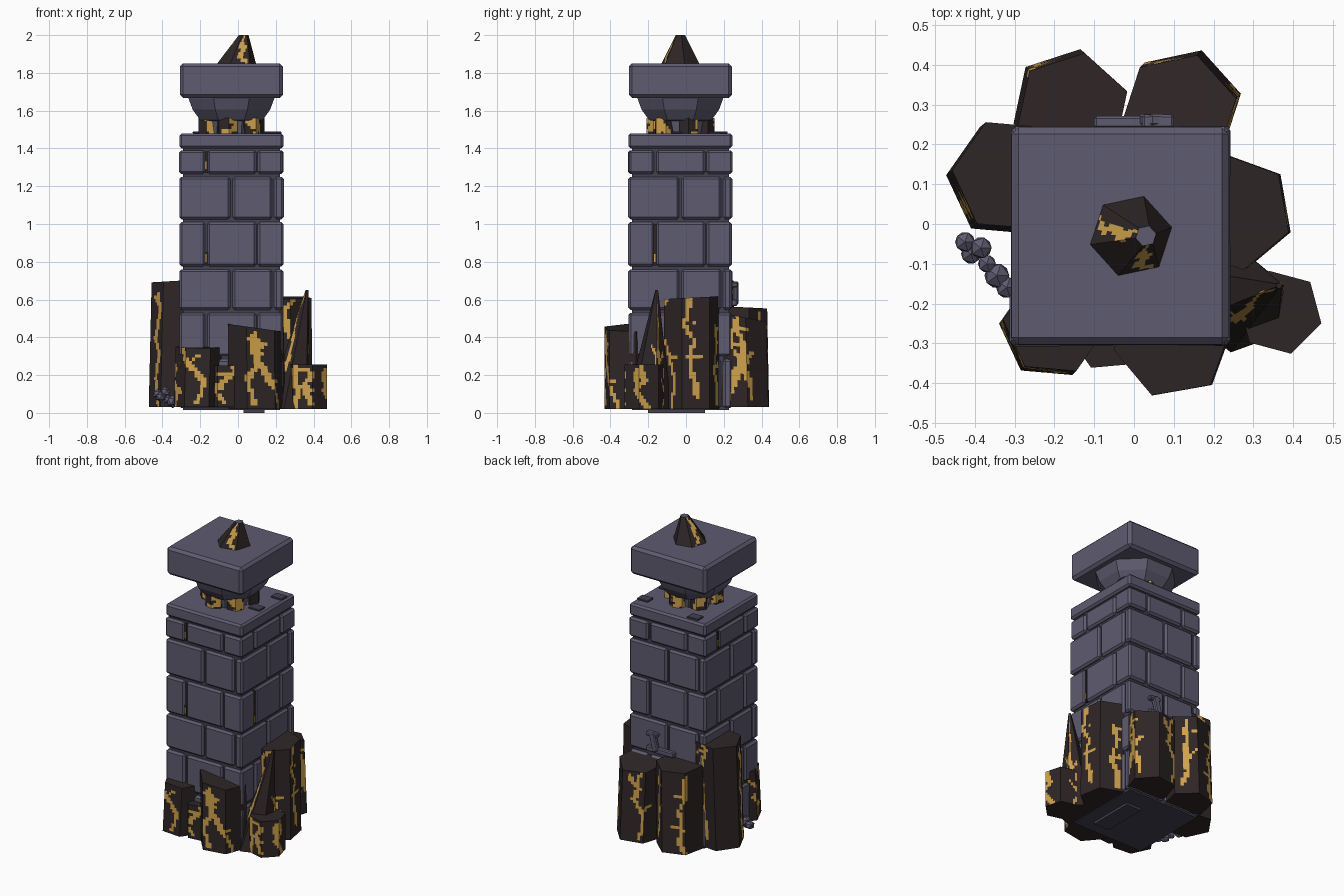
import bpy, bmesh, math, random
from mathutils import Vector, Matrix

if "Cube" in bpy.data.objects:
    bpy.data.objects.remove(bpy.data.objects["Cube"])
random.seed(7)


def mat(name, r, g, b):
    m = bpy.data.materials.new(name)
    m.diffuse_color = (r, g, b, 1)
    m.use_nodes = True
    m.node_tree.nodes["Principled BSDF"].inputs["Base Color"].default_value = m.diffuse_color
    return m


STONE = mat("slate_stone", 0.112, 0.105, 0.160)
MORTAR = mat("dark_slate", 0.055, 0.052, 0.078)
ROCK = mat("dark_crystal", 0.028, 0.019, 0.019)
GOLD = mat("gold_vein", 0.62, 0.36, 0.065)
CX, CY = -0.035, -0.03          # pillar axis


def finish(name, bm, mats, bevel=0):
    bmesh.ops.recalc_face_normals(bm, faces=bm.faces)
    me = bpy.data.meshes.new(name)
    bm.to_mesh(me)
    bm.free()
    for m in mats:
        me.materials.append(m)
    ob = bpy.data.objects.new(name, me)
    bpy.context.collection.objects.link(ob)
    if bevel:
        md = ob.modifiers.new("bevel", 'BEVEL')
        md.width, md.segments = bevel, 1
    return ob


def add_box(bm, lo, hi, M=Matrix()):
    lo, hi = Vector(lo), Vector(hi)
    T = Matrix.Translation((lo + hi) / 2) @ Matrix.Diagonal((*(hi - lo), 1))
    bmesh.ops.create_cube(bm, size=1, matrix=M @ T)


def box(name, lo, hi, m, bevel=0, M=Matrix()):
    bm = bmesh.new()
    add_box(bm, lo, hi, M)
    return finish(name, bm, [m], bevel)


def seg_dist(p, a, b):
    d = b - a
    t = max(0, min(1, (p - a).dot(d) / d.length_squared))
    return (p - a - d * t).length


def make_veins(per, h, count):
    """Wandering, forking lines on the unrolled crystal side."""
    segs = []
    for k in range(count):
        p = Vector((per * (k + random.uniform(.2, .8)) / count, random.uniform(0, .12) * h))
        side = random.choice((-1, 1))
        for i in range(random.randint(4, 6)):
            q = p + Vector((side * random.uniform(0, .055), random.uniform(.12, .24) * h))
            w = random.uniform(.010, .018)
            segs.append((p, q, w))
            if i in (1, 3):     # fork
                segs.append((q, q + Vector((-side * .06, random.uniform(-.03, .09))), w * .8))
            side = -side if random.random() < .6 else side
            p = q
    return segs


def crystal(name, x, y, r, rot, z0, z1, slope=(0, 0), lean=(0, 0), taper=1.0, veins=4, top=0, nu=8):
    """Six-sided prism with a sloped top and gold veins by distance rule."""
    bm = bmesh.new()
    h, per = z1 - z0, 6 * r
    nz = max(6, round(h / .018))
    segs = make_veins(per, h, veins)
    corner = [Vector((math.cos(a), math.sin(a))) * r for a in
              (math.radians(rot + 60 * i) for i in range(6))]
    rings = []
    for j in range(nz + 1):
        t = j / nz
        ring = []
        for i in range(6 * nu):
            c = corner[i // nu].lerp(corner[(i // nu + 1) % 6], (i % nu) / nu) * (1 + (taper - 1) * t)
            zt = z1 + slope[0] * c.x + slope[1] * c.y
            ring.append(bm.verts.new((x + c.x + lean[0] * t, y + c.y + lean[1] * t, z0 + (zt - z0) * t)))
        rings.append(ring)
    n = 6 * nu
    for j in range(nz):
        for i in range(n):
            k = (i + 1) % n
            f = bm.faces.new((rings[j][i], rings[j][k], rings[j + 1][k], rings[j + 1][i]))
            p = Vector(((i + .5) * per / n, (j + .5) * h / nz))
            f.material_index = int(any(seg_dist(p, a, b) < w for a, b, w in segs))
    bm.faces.new(rings[0])
    bm.faces.new(rings[-1]).material_index = top
    return finish(name, bm, [ROCK, GOLD, STONE])


# Pillar core and staggered stone courses, repeated on four sides
box("pillar_core", (CX - .257, CY - .257, 0.015), (CX + .257, CY + .257, 1.41), MORTAR)
box("foot_stone", (.03, -.2, 0), (.14, .1, .03), MORTAR)
bm = bmesh.new()
courses = [(.025, .285), (.30, .53), (.545, .76), (.775, 1.01), (1.025, 1.25), (1.265, 1.39)]
for ci, (za, zb) in enumerate(courses):
    for side in range(4):
        M = Matrix.Translation((CX, CY, 0)) @ Matrix.Rotation(side * math.pi / 2, 4, 'Z')
        o = .272 + random.uniform(0, .006)
        if ci % 2:      # square corner stones with a middle stone
            add_box(bm, (-o, -o, za), (-.139, -.139, zb), M)
            add_box(bm, (-.127, -.274, za), (.133, -.2, zb), M)
        else:           # two stones running past the corner
            add_box(bm, (-.276, -o, za), (-.006, -.226, zb), M)
            add_box(bm, (.006, -.274, za), (.216, -.226, zb), M)
stones = finish("stone_courses", bm, [STONE], .012)

# Crystal showing through open joints
for i, (side, za, zb) in enumerate([(0, 1.27, 1.385), (1, .78, 1.0), (3, 1.27, 1.385), (0, .78, .85)]):
    M = Matrix.Translation((CX, CY, 0)) @ Matrix.Rotation(side * math.pi / 2, 4, 'Z')
    box(f"joint_crystal_{i}", (-.141, -.270, za), (-.125, -.25, zb), ROCK, 0, M)
    box(f"joint_gold_{i}", (-.139, -.273, za + .02), (-.132, -.26, za + .06), GOLD, 0, M)

# Collar, flared octagonal capital and cap block
box("collar", (CX - .275, CY - .275, 1.40), (CX + .275, CY + .275, 1.48), STONE, .012)
bm = bmesh.new()
prev = None
for z, ap in [(1.47, .125), (1.545, .135), (1.55, .165), (1.605, .205), (1.665, .227), (1.69, .227)]:
    R = ap / math.cos(math.pi / 8)
    ring = [bm.verts.new((CX + R * math.cos(a), CY + R * math.sin(a), z))
            for a in ((i + .5) * math.pi / 4 for i in range(8))]
    if prev:
        for i in range(8):
            bm.faces.new((prev[i], prev[(i + 1) % 8], ring[(i + 1) % 8], ring[i]))
    else:
        bm.faces.new(ring)
    prev = ring
bm.faces.new(prev)
finish("capital", bm, [STONE])
box("cap_block", (CX - .273, CY - .273, 1.668), (CX + .273, CY + .273, 1.85), STONE, .017)

# Neck crystals between collar and capital
for i in range(6):
    a = math.radians(20 + 60 * i)
    crystal(f"neck_crystal_{i}", CX + .125 * math.cos(a), CY + .125 * math.sin(a), .058,
            25 * i, 1.475, 1.56, veins=3, nu=4)
# Loose chips on the collar
for i, (x, y) in enumerate([(.17, -.05), (-.2, .19), (.19, .15)]):
    box(f"collar_chip_{i}", (x - .04, y - .03, 1.478), (x + .04, y + .03, 1.49), MORTAR, .003)

# Tip crystal on the cap
crystal("tip_crystal", -.01, -.03, .11, 72, 1.84, 2.0, lean=(.04, 0), taper=.24, veins=2, top=2)

# Ring of crystals round the base
for name, *a in [
    ("crystal_back_left", -.165, .298, .145, 78, .03, .56, (0, -.05), (.01, -.01)),
    ("crystal_back_right", .125, .297, .147, 72, .03, .51, (0, -.2), (-.012, -.012)),
    ("crystal_left", -.325, .11, .148, 55, .03, .70, (.06, 0), (.015, .012)),
    ("crystal_right", .255, .03, .148, -20, .02, .61, (0, .05), (-.005, 0)),
    ("crystal_front_right", .10, -.29, .15, 10, .02, .45, (-.14, 0), (-.004, 0)),
    ("crystal_front_left", -.21, -.262, .13, -5, .03, .35, (0, .05), (.01, .01)),
    ("crystal_front_small", -.07, -.28, .09, 5, .03, .25, (0, 0), (0, 0)),
    ("crystal_right_small", .367, -.222, .108, 45, .02, .255, (0, 0), (0, 0)),
]:
    crystal(name, *a, veins=5 if "right" in name else 3)
crystal("crystal_right_spike", .265, -.2, .125, 20, .02, .65, lean=(.1, .045), taper=.06, veins=3)

# Rubble by the left foot
bm = bmesh.new()
for x, y, z, r in [(-.425, -.045, .10, .028), (-.41, -.075, .085, .028), (-.385, -.06, .11, .03),
                   (-.37, -.10, .07, .025), (-.345, -.13, .06, .035), (-.32, -.16, .06, .03)]:
    bmesh.ops.create_icosphere(bm, subdivisions=1, radius=r, matrix=Matrix.Translation((x, y, z)))
finish("rubble", bm, [STONE])

# Small broken bracket on the back
box("bracket_bar", (-.10, .24, .565), (.10, .272, .60), STONE, .006)
box("bracket_post", (-.02, -.015, -.06), (.02, .015, .06), STONE, .006,
    Matrix.Translation((.045, .262, .635)) @ Matrix.Rotation(.25, 4, 'Y'))
box("bracket_head", (.02, .24, .665), (.10, .275, .692), STONE, .006)
